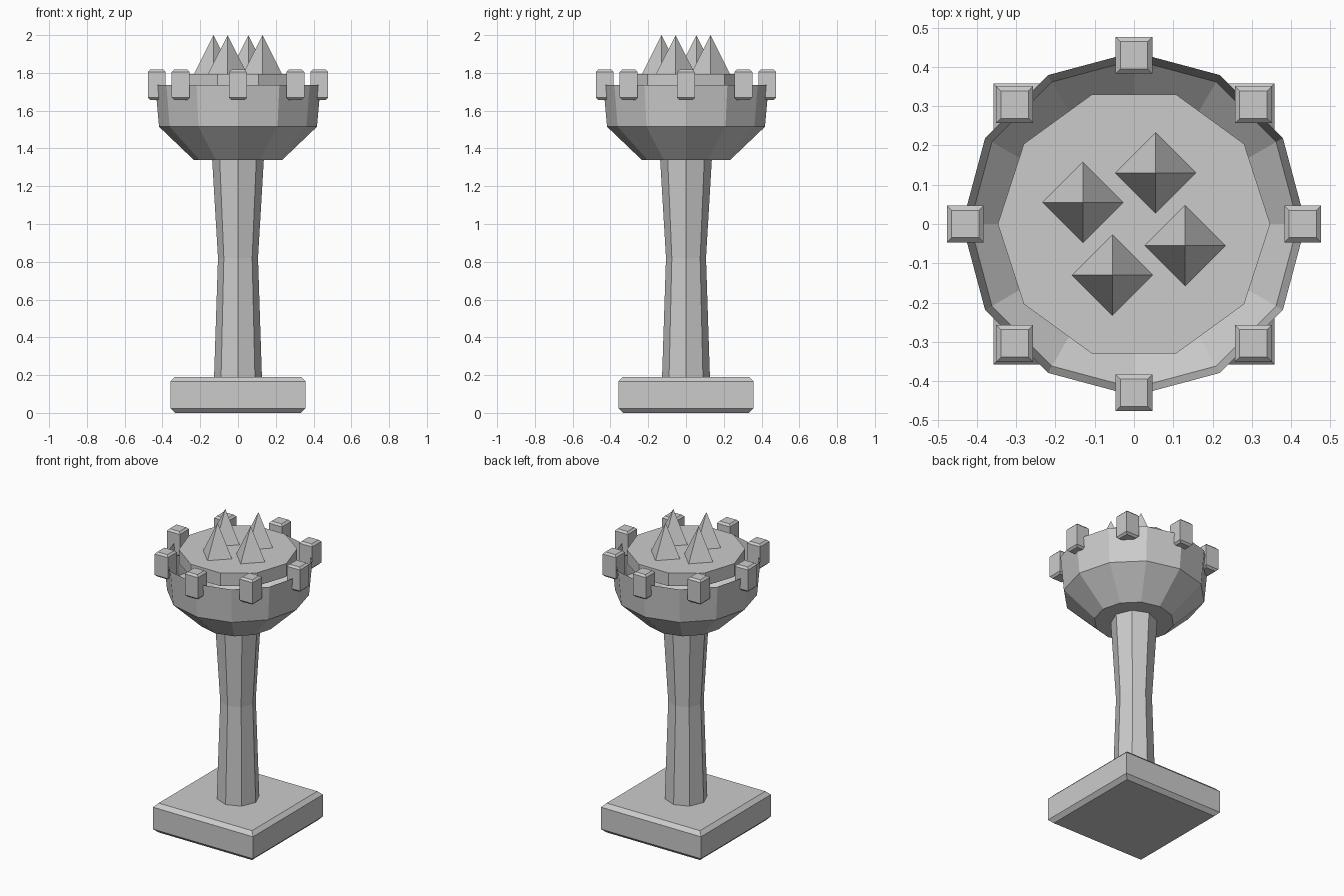
import bpy, bmesh
from math import cos, sin, pi, sqrt

if "Cube" in bpy.data.objects:
    bpy.data.objects.remove(bpy.data.objects["Cube"])


def lathe(name, profile, sides, centre=(0, 0), turn=0.0, cap_top=True):
    """Flat-faced solid from (radius, z) rings; a zero radius makes a point."""
    bm = bmesh.new()
    rings = []
    for r, z in profile:
        count = sides if r > 0 else 1
        rings.append([bm.verts.new((centre[0] + r * cos(turn + 2 * pi * i / sides),
                                    centre[1] + r * sin(turn + 2 * pi * i / sides), z))
                      for i in range(count)])
    for a, b in zip(rings, rings[1:]):
        for i in range(sides):
            j = (i + 1) % sides
            if len(b) == 1:
                bm.faces.new((a[i], a[j], b[0]))
            else:
                bm.faces.new((a[i], a[j], b[j], b[i]))
    bm.faces.new(rings[0][::-1])
    if cap_top and len(rings[-1]) > 1:
        bm.faces.new(rings[-1])
    mesh = bpy.data.meshes.new(name)
    bm.to_mesh(mesh)
    bm.free()
    obj = bpy.data.objects.new(name, mesh)
    bpy.context.collection.objects.link(obj)
    return obj


def chamfered_block(name, half, z0, z1, bevel, centre=(0, 0)):
    """Square block with chamfered top and bottom edges."""
    k = sqrt(2)
    inner, outer = (half - bevel) * k, half * k
    return lathe(name, [(inner, z0), (outer, z0 + bevel), (outer, z1 - bevel), (inner, z1)],
                 4, centre, pi / 4)


# Square foot
chamfered_block("base", 0.358, 0.0, 0.19, 0.024)

# Waisted eight-sided column
lathe("column", [(0.127, 0.18), (0.106, 0.82), (0.137, 1.345)], 8)

# Open twelve-sided bowl
lathe("bowl", [(0.235, 1.34), (0.418, 1.515), (0.438, 1.737)], 12, cap_top=False)

# Raised disc filling the bowl
lathe("bowl_disc", [(0.347, 1.71), (0.347, 1.795)], 10)

# Blocks around the rim
for i in range(8):
    a = i * pi / 4
    chamfered_block(f"rim_block_{i + 1}", 0.047, 1.657, 1.817, 0.012,
                    (0.43 * cos(a), 0.43 * sin(a)))

# Four pyramid spikes
for i, c in enumerate([(0.13, -0.055), (0.055, 0.13), (-0.13, 0.055), (-0.055, -0.13)]):
    lathe(f"spike_{i + 1}", [(0.104, 1.793), (0, 2.0)], 4, c)
